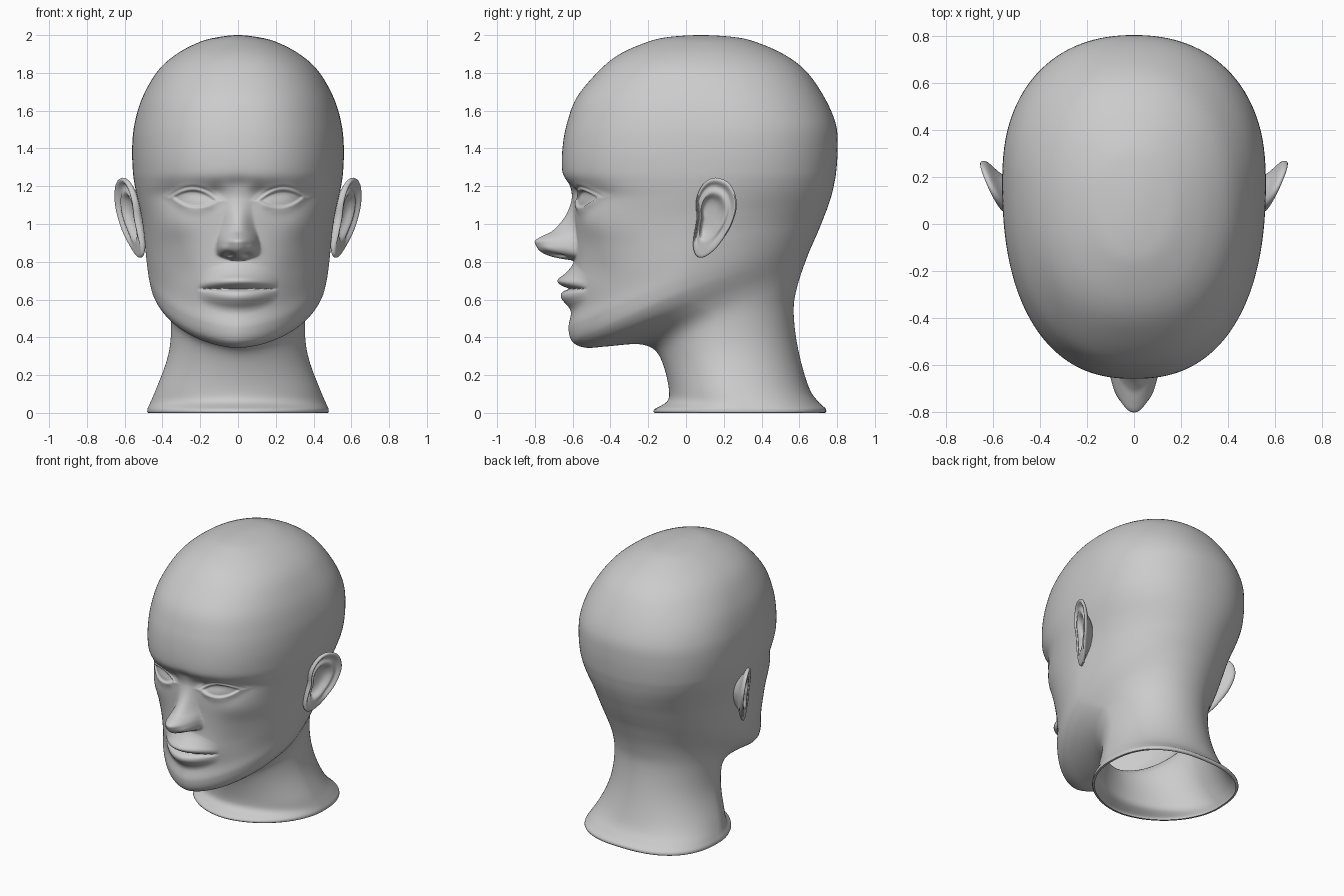
import bpy, bmesh, math
from math import sin, cos, exp, pi, ceil, radians

if "Cube" in bpy.data.objects:
    bpy.data.objects.remove(bpy.data.objects["Cube"])

skin = bpy.data.materials.new("plain_grey")
skin.diffuse_color = (0.6, 0.6, 0.6, 1)
skin.use_nodes = True
skin.node_tree.nodes["Principled BSDF"].inputs["Base Color"].default_value = skin.diffuse_color


def table(keys, t):
    """Smooth interpolation through (position, value) pairs in rising order."""
    if t <= keys[0][0]:
        return keys[0][1]
    if t >= keys[-1][0]:
        return keys[-1][1]
    i = max(k for k in range(len(keys) - 1) if keys[k][0] <= t)

    def slope(k):
        a, b = keys[max(k - 1, 0)], keys[min(k + 1, len(keys) - 1)]
        return (b[1] - a[1]) / (b[0] - a[0])
    (x0, y0), (x1, y1) = keys[i], keys[i + 1]
    d = x1 - x0
    s = (t - x0) / d
    return (y0 * (1 + 2 * s) * (1 - s) ** 2 + d * slope(i) * s * (1 - s) ** 2
            + y1 * s * s * (3 - 2 * s) + d * slope(i + 1) * s * s * (s - 1))


def catmull(p0, p1, p2, p3, t):
    return [0.5 * (2 * b + (c - a) * t + (2 * a - 5 * b + 4 * c - d) * t * t
                   + (3 * b - a - 3 * c + d) * t ** 3)
            for a, b, c, d in zip(p0, p1, p2, p3)]


def step(a, b, v):
    s = min(1, max(0, (v - a) / (b - a)))
    return s * s * (3 - 2 * s)


def gauss(x, z, cx, cz, sx, sz):
    return exp(-((x - cx) / sx) ** 2 - ((z - cz) / sz) ** 2)


def finish(name, bm):
    me = bpy.data.meshes.new(name)
    bm.to_mesh(me)
    bm.free()
    me.materials.append(skin)
    me.shade_smooth()
    me.set_sharp_from_angle(angle=radians(75))
    ob = bpy.data.objects.new(name, me)
    bpy.context.collection.objects.link(ob)
    return ob


# Rings: front z, front y, half width, y of widest point, back z, back y
neck = [(0, -.17, .48, .3, 0, .74), (.018, -.17, .48, .3, .02, .742),
        (.06, -.10, .462, .29, .06, .70), (.12, -.09, .432, .25, .14, .648),
        (.24, -.115, .367, .2, .36, .59), (.33, -.16, .354, .18, .55, .57),
        (.364, -.25, .364, .15, .65, .587), (.352, -.42, .397, .08, .73, .61),
        (.345, -.53, .428, .03, .785, .63)]
skull = [(.375, -.60, .452, 0, .825, .645), (.45, -.622, .468, 0, .865, .661),
         (.55, -.602, .479, .01, .91, .681), (.70, -.595, .490, .03, .965, .705),
         (.85, -.59, .500, .06, 1.025, .729), (1.0, -.592, .515, .1, 1.085, .752),
         (1.13, -.602, .535, .14, 1.15, .773), (1.21, -.637, .549, .17, 1.21, .787),
         (1.28, -.656, .558, .19, 1.28, .798), (1.4, -.654, .561, .2, 1.4, .804),
         (1.53, -.631, .548, .2, 1.53, .793), (1.67, -.578, .506, .17, 1.67, .733),
         (1.81, -.462, .425, .12, 1.81, .635), (1.9, -.35, .325, .1, 1.9, .515),
         (1.965, -.20, .2, .09, 1.965, .365), (1.99, -.09, .1, .085, 1.99, .25),
         (2.0, .08, 0, .08, 2.0, .08)]
roundness = [(.1, 1.9), (.3, 1.85), (.36, 1.72), (.55, 1.75), (.7, 1.88), (.85, 2.05),
             (1.1, 2.3), (1.35, 2.38), (1.7, 2.3), (2, 2.1)]
back_roundness = [(0, 2.5), (.06, 2.4), (.2, 2.1), (.4, 2.05), (.9, 2.15), (1.3, 2.25), (2, 2.1)]

# Face relief tables, by height
nose_height = [(.806, 0), (.82, .09), (.837, .15), (.86, .187), (.89, .206), (.913, .209),
               (.937, .168), (.962, .118), (1.035, .05), (1.13, .006), (1.2, 0)]
nose_width = [(.80, .10), (.86, .115), (.9, .113), (1.0, .092), (1.1, .08), (1.25, .1)]
lips = [(.50, 0), (.53, .002), (.555, .012), (.58, .032), (.605, .048), (.628, .047),
        (.648, .028), (.658, .008), (.668, .03), (.69, .062), (.71, .063), (.735, .036),
        (.77, .012), (.80, 0)]


def face_relief(x, z):
    """How far the face comes forward of the plain head at this spot."""
    x = abs(x)
    d = 0.0
    # nose with wings and nostrils
    u = x / table(nose_width, z)
    if u < 1:
        lift = .028 * u * u * (1 - step(.84, .92, z))
        d += table(nose_height, z - lift) * (1 - u * u) ** (0.85 + .95 * step(.9, 1.02, z))
    d += .026 * gauss(x, z, .082, .868, .028, .03)
    d -= .055 * gauss(x, z, .046, .836, .022, .011)
    # lips on a gentle muzzle
    d += .022 * gauss(x, z, 0, .67, .2, .09)
    u = x / .215
    if u < 1:
        d += table(lips, .658 + (z - .658) / (1 - .5 * u * u)) * (1 - u * u) ** 1.2
    d -= .012 * exp(-((z - .655) / .007) ** 2) * (1 - step(.17, .215, x))
    # cheekbones and hollows
    d += .024 * gauss(x, z, .34, 1.0, .12, .09)
    d -= .010 * gauss(x, z, .3, .74, .09, .1)
    # root of the nose and eye sockets
    d -= .018 * gauss(x, z, 0, 1.205, .09, .045)
    d -= .038 * gauss(x, z, .21, 1.16, .12, .06)
    d -= .014 * gauss(x, z, .11, 1.17, .04, .05)
    d -= .014 * gauss(x, z, .38, 1.17, .07, .06)
    # eyeballs, lids and lid crease
    u = (x - .23) / .11
    dz = z - 1.133 - .008 * u
    f = abs(dz) - .041 * (1 - u * u)
    if f < .15:
        d += .015 * step(-.004, .006, f) * exp(-(max(f, 0) / .035) ** 2)
        d += .014 * max(0, 1 - u * u) * (1 - step(0, .06, abs(dz)))
        if dz > 0:
            d -= .007 * exp(-((f - .022) / .007) ** 2)
    return d


# Head and neck: one lofted skin, open at the bottom
FRONT, BACK = 100, 30
half = [pi / 2 * (i / FRONT) ** 1.15 for i in range(FRONT)]
half += [pi / 2 * (1 + i / BACK) for i in range(BACK + 1)]
angles = half + [-a for a in reversed(half[1:-1])]
keys = neck + skull
z, yf, w, ys, zb, yb = keys[-2]
keys = [keys[0]] + keys + [(z, yb, -w, ys, zb, yf)]
rings = []
for i in range(1, len(keys) - 2):
    p, q = keys[i], keys[i + 1]
    face = .37 < p[0] < 1.25
    length = max(math.hypot(q[0] - p[0], q[1] - p[1]), .5 * (q[4] - p[4]))
    n = max(2, ceil(length / (.0055 if face else .016)))
    rings += [catmull(keys[i - 1], p, q, keys[i + 2], k / n) for k in range(n)]
rings.append(keys[-2])

bm = bmesh.new()
rows = []
for zf, yf, w, ys, zb, yb in rings:
    row = []
    n, nb = table(roundness, zf), table(back_roundness, zb)
    for a in angles:
        u = min(1.0, abs(sin(a)))
        if cos(a) > 0:
            y = ys + (yf - ys) * (1 - u ** n) ** (1 / n)
        else:
            y = ys + (yb - ys) * (1 - u ** nb) ** (1 / nb)
        s = min(1, max(0, (y - yf) / max(yb - yf, 1e-6)))
        x, z = w * sin(a), zf + (zb - zf) * .5 * (s + sin(pi * s / 2))
        if y < -.1 and .45 < z < 1.35:
            y -= face_relief(x, z) * step(.1, .3, -y)
        row.append(bm.verts.new((x, y, z)))
    rows.append(row)
# thin rim turned in at the bottom edge
rim = [bm.verts.new((v.co.x * .96, .285 + (v.co.y - .285) * .96, 0)) for v in rows[0]]
rows.insert(0, rim)
for lo, hi in zip(rows, rows[1:]):
    for j in range(len(angles)):
        k = (j + 1) % len(angles)
        bm.faces.new((lo[j], lo[k], hi[k], hi[j]))
bmesh.ops.remove_doubles(bm, verts=bm.verts, dist=1e-5)
head = finish("head_and_neck", bm)
soft = head.modifiers.new("soften", 'SMOOTH')
soft.factor, soft.iterations = .5, 2
# extra smoothing where the jaw runs into the neck and the back of the head
sides = head.vertex_groups.new(name="sides")
for v in head.data.vertices:
    x, y, z = v.co
    weight = step(-.3, 0, y) * step(.12, .25, z) * (1 - step(1.2, 1.5, z))
    if weight > 0:
        sides.add([v.index], weight, 'REPLACE')
blend = head.modifiers.new("blend_jaw", 'SMOOTH')
blend.factor, blend.iterations, blend.vertex_group = .5, 45, "sides"

# Ear: outline in (y, z), then rings stepping from the back over the helix into the bowl
outline = [(.037, .88), (.042, .95), (.055, 1.03), (.052, 1.12), (.075, 1.19),
           (.115, 1.235), (.165, 1.247), (.225, 1.222), (.26, 1.165), (.27, 1.09),
           (.245, 1.0), (.205, .93), (.15, .86), (.09, .82), (.052, .832)]
profile = [(.45, -.1), (.56, -.05), (.82, -.026), (.98, -.014), (1.0, .004), (.95, .016),
           (.88, .014), (.82, -.002), (.74, -.006), (.66, .006), (.58, .008), (.5, -.012),
           (.42, -.03), (.2, -.036)]
m = len(outline)
edge = [catmull(outline[i - 1], outline[i], outline[(i + 1) % m], outline[(i + 2) % m], k / 6)
        for i in range(m) for k in range(6)]
bm = bmesh.new()
rows = []
for index, (f, h) in enumerate(profile):
    row = []
    for ey, ez in edge:
        y, z = .12 + (ey - .12) * f, 1.04 + (ez - 1.04) * f
        lobe = 1 - step(.87, .96, z)
        off = h + (.010 - h) * lobe if index > 4 else h
        x = .505 + .13 * (z - .82) + .45 * (y - .05) + off
        row.append(bm.verts.new((x, y, z)))
    rows.append(row)
for lo, hi in zip(rows, rows[1:]):
    for j in range(len(edge)):
        k = (j + 1) % len(edge)
        bm.faces.new((lo[j], lo[k], hi[k], hi[j]))
bm.faces.new(rows[0])
bm.faces.new(rows[-1])
bmesh.ops.recalc_face_normals(bm, faces=bm.faces)
ears = finish("ears", bm)
ears.modifiers.new("both_sides", 'MIRROR')
sub = ears.modifiers.new("smooth", 'SUBSURF')
sub.levels = sub.render_levels = 1
